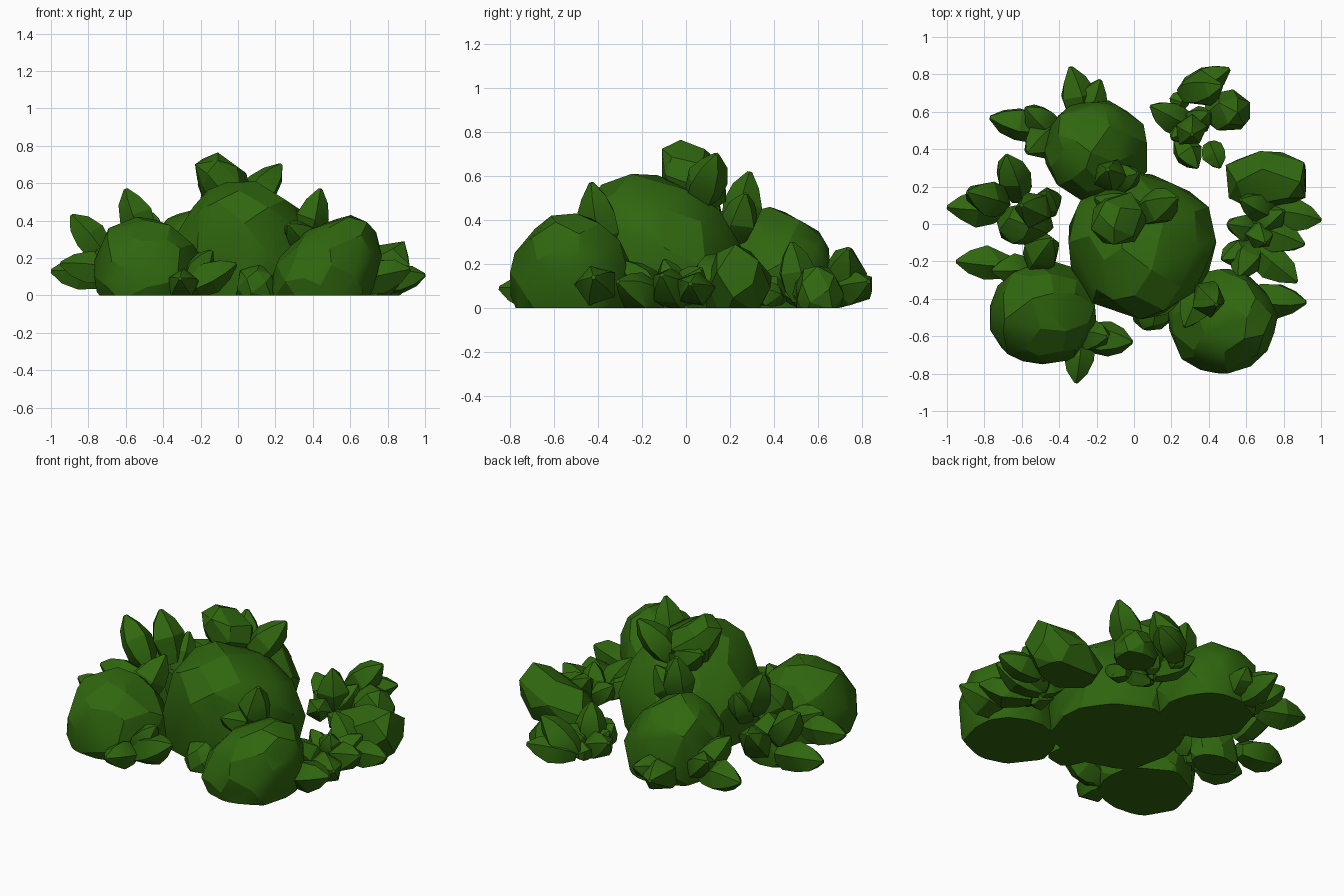
import bpy, bmesh, math, random
from mathutils import Vector

if "Cube" in bpy.data.objects:
    bpy.data.objects.remove(bpy.data.objects["Cube"])

random.seed(7)
green = bpy.data.materials.new("leaf green")
green.diffuse_color = (0.029, 0.135, 0.0045, 1)
green.use_nodes = True
green.node_tree.nodes["Principled BSDF"].inputs["Base Color"].default_value = green.diffuse_color


def hull_object(name, points):
    """Faceted convex solid through the points, cut flat at the ground."""
    bm = bmesh.new()
    for p in points:
        bm.verts.new(p)
    bmesh.ops.convex_hull(bm, input=bm.verts[:])
    bmesh.ops.delete(bm, geom=[v for v in bm.verts if not v.link_faces], context='VERTS')
    bmesh.ops.dissolve_limit(bm, angle_limit=math.radians(9), verts=bm.verts[:], edges=bm.edges[:])
    cut = bmesh.ops.bisect_plane(bm, geom=bm.verts[:] + bm.edges[:] + bm.faces[:],
                                 plane_co=(0, 0, 0), plane_no=(0, 0, 1), clear_inner=True)
    edges = [e for e in cut['geom_cut'] if isinstance(e, bmesh.types.BMEdge)]
    if edges:
        bmesh.ops.holes_fill(bm, edges=edges)
    bmesh.ops.recalc_face_normals(bm, faces=bm.faces[:])
    mesh = bpy.data.meshes.new(name)
    bm.to_mesh(mesh)
    bm.free()
    mesh.materials.append(green)
    ob = bpy.data.objects.new(name, mesh)
    bpy.context.collection.objects.link(ob)


def clump(name, cx, cy, rx, ry, top, mid=None, lean=(0, 0), n=56):
    """Faceted lump: widest at height mid, filling exactly 2rx by 2ry, up to top."""
    mid = top * 0.27 if mid is None else mid
    pts = []
    for i in range(n):
        c = 1 - 2 * (i + 0.5) / n
        r = math.sqrt(1 - c * c)
        a = i * 2.39996
        d = Vector((r * math.cos(a), r * math.sin(a), c))
        d += Vector([random.uniform(-0.13, 0.13) for _ in range(3)])
        d = d.normalized() * random.uniform(0.96, 1.03)
        d.x += lean[0] * max(0, d.z)
        d.y += lean[1] * max(0, d.z)
        pts.append(d)
    lo = [min(p[k] for p in pts) for k in range(3)]
    hi = [max(p[k] for p in pts) for k in range(3)]
    fit = lambda v, k: 2 * (v - lo[k]) / (hi[k] - lo[k]) - 1
    hull_object(name, [(cx + rx * fit(p.x, 0), cy + ry * fit(p.y, 1),
                        mid + (top - mid) * p.z / hi[2]) for p in pts])


def leaf(name, base, tip):
    """Chunky five-sided pointed leaf; its girth follows its length."""
    axis = tip - base
    side = axis.cross(Vector((0, 0, 1))).normalized()
    up = side.cross(axis).normalized()
    radius = 0.036 + 0.2 * min(axis.length, 0.32)
    roll = random.uniform(0, 1)
    pts = []
    for t, r in ((0, 0.5), (0.2, 0.85), (0.5, 1), (0.78, 0.68), (1, 0.12)):
        for k in range(5):
            a = roll + k * math.tau / 5
            j = radius * r * random.uniform(0.9, 1.12)
            pts.append(base + axis * t + side * (math.cos(a) * j) + up * (math.sin(a) * j * 0.95))
    hull_object(name, pts)


def sprig(name, root, *tips):
    """Leaves fanning out of one root."""
    for i, tip in enumerate(tips):
        root_v, tip_v = Vector(root), Vector(tip)
        # long leaves start part of the way out
        start = tip_v + (root_v - tip_v) * min(1, 0.31 / (tip_v - root_v).length)
        leaf(f"{name}_leaf_{i + 1}", start, tip_v)


# Large rounded clumps
clump("main_clump", 0.045, -0.12, 0.395, 0.39, 0.61, lean=(0, -0.3))
clump("front_left_clump", -0.485, -0.47, 0.285, 0.28, 0.42, lean=(-0.1, 0))
clump("front_right_clump", 0.475, -0.52, 0.295, 0.28, 0.43, lean=(0.45, 0))
clump("back_left_clump", -0.205, 0.39, 0.275, 0.27, 0.46, lean=(-0.2, 0.1))

# Smaller chunks
clump("right_clump", 0.705, 0.24, 0.215, 0.15, 0.29, 0.1, (0.5, 0), n=20)
clump("front_foot_clump", 0.1, -0.46, 0.11, 0.11, 0.17, n=24)
clump("left_clump", -0.585, 0, 0.155, 0.115, 0.28, n=22)
clump("back_right_clump", 0.5, 0.61, 0.12, 0.11, 0.19, n=22)
clump("crown_clump", -0.08, 0.03, 0.15, 0.14, 0.765, 0.61, (-0.5, -0.4), n=22)

# Leaves on top of the clumps
sprig("crown", (0.04, 0.05, 0.46), (0.23, 0.14, 0.7), (-0.21, 0.14, 0.6))
sprig("back_crown", (-0.12, 0.22, 0.3), (-0.14, 0.29, 0.62), (0.02, 0.27, 0.52))
sprig("right_crown", (0.37, -0.37, 0.28), (0.44, -0.43, 0.57), (0.27, -0.55, 0.38))

# Low leaves poking out around the clumps
sprig("front_right", (0.6, -0.39, 0.07), (0.92, -0.42, 0.14))
sprig("front", (-0.28, -0.6, 0.04), (-0.31, -0.85, 0.09), (-0.01, -0.63, 0.17), (-0.14, -0.6, 0.24))
sprig("front_left", (-0.54, -0.23, 0.12), (-0.95, -0.2, 0.17), (-0.76, -0.25, 0.24), (-0.44, -0.08, 0.4))
sprig("left", (-0.6, 0.08, 0.08), (-1, 0.09, 0.13), (-0.89, 0.17, 0.43), (-0.68, 0.37, 0.32))
sprig("left_upper", (-0.46, 0.06, 0.24), (-0.6, 0.1, 0.57), (-0.46, 0.18, 0.44))
sprig("back", (-0.27, 0.54, 0.06), (-0.34, 0.84, 0.12), (-0.18, 0.77, 0.14))
sprig("back_left", (-0.42, 0.5, 0.08), (-0.77, 0.57, 0.12), (-0.58, 0.62, 0.22), (-0.57, 0.38, 0.28))
sprig("back_far", (0.26, 0.7, 0.07), (0.51, 0.83, 0.12), (0.47, 0.74, 0.27), (0.22, 0.6, 0.08))
sprig("back_small", (0.3, 0.52, 0.03), (0.09, 0.63, 0.16), (0.31, 0.48, 0.3), (0.4, 0.6, 0.18), (0.2, 0.46, 0.14))
sprig("back_low", (0.24, 0.45, 0.05), (0.34, 0.3, 0.12))
sprig("back_lower", (0.4, 0.43, 0.04), (0.46, 0.3, 0.09))
sprig("right", (0.74, 0.06, 0.06), (1, 0.02, 0.11), (0.57, 0.13, 0.24))
sprig("right_small", (0.65, -0.03, 0.03), (0.8, 0.07, 0.18), (0.5, 0, 0.16), (0.7, -0.1, 0.22), (0.91, -0.11, 0.15))
sprig("right_low", (0.64, -0.12, 0.03), (0.56, -0.28, 0.21), (0.87, -0.31, 0.12), (0.47, -0.19, 0.14))

# Slightly softened facets
for ob in bpy.context.scene.objects:
    ob.data.polygons.foreach_set("use_smooth", [True] * len(ob.data.polygons))
    ob.data.set_sharp_from_angle(angle=math.radians(22))
